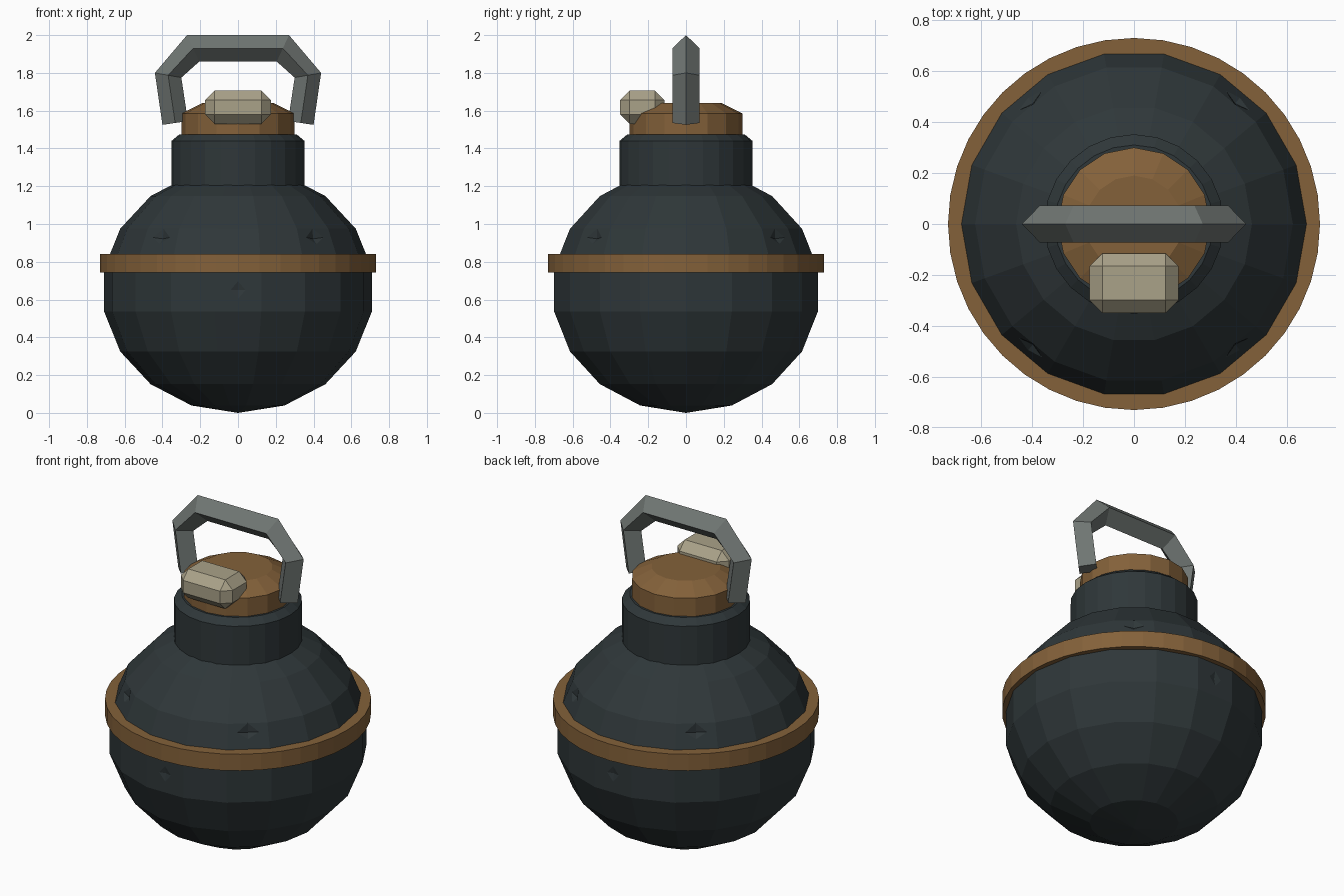
import bpy, bmesh
from math import sin, cos, pi, radians
from mathutils import Matrix, Vector

if "Cube" in bpy.data.objects:
    bpy.data.objects.remove(bpy.data.objects["Cube"])


def material(name, rgb):
    m = bpy.data.materials.new(name)
    m.diffuse_color = (*rgb, 1)
    m.use_nodes = True
    m.node_tree.nodes["Principled BSDF"].inputs["Base Color"].default_value = m.diffuse_color
    return m


IRON = material("dark_iron", (0.028, 0.038, 0.041))
BRASS = material("brown_brass", (0.23, 0.12, 0.042))
STEEL = material("grey_steel", (0.16, 0.18, 0.17))
BEIGE = material("beige", (0.40, 0.36, 0.25))


def finish(name, bm, mat):
    bmesh.ops.recalc_face_normals(bm, faces=bm.faces[:])
    mesh = bpy.data.meshes.new(name)
    bm.to_mesh(mesh)
    bm.free()
    ob = bpy.data.objects.new(name, mesh)
    bpy.context.collection.objects.link(ob)
    if mat:
        mesh.materials.append(mat)
    return ob


def lathe(name, profile, n, mat, closed=False):
    """Turn (radius, z) points round z; caps the ends unless the profile is a closed loop."""
    bm = bmesh.new()
    rings = [[bm.verts.new((r * sin(2 * pi * i / n), -r * cos(2 * pi * i / n), z))
              for i in range(n)] for r, z in profile]
    pairs = list(zip(rings, rings[1:]))
    if closed:
        pairs.append((rings[-1], rings[0]))
    else:
        bm.faces.new(rings[0])
        bm.faces.new(rings[-1])
    for a, b in pairs:
        for i in range(n):
            j = (i + 1) % n
            bm.faces.new((a[i], a[j], b[j], b[i]))
    return finish(name, bm, mat)


# Round body: 18 segments, 9 rings, with a vertex column on the front
bm = bmesh.new()
bmesh.ops.create_uvsphere(bm, u_segments=18, v_segments=9, radius=1)
bm.transform(Matrix.Translation((0, 0, 0.65)) @ Matrix.Diagonal((0.72, 0.72, 0.65, 1))
             @ Matrix.Rotation(radians(90), 4, 'Z'))
body = finish("body", bm, IRON)

# Shallow dents: flattened octahedra cut out of the body
bm = bmesh.new()
dents = [(0, 0.65, 0.709), (180, 0.65, 0.709)]
dents += [(a, 0.93, 0.635) for a in (40, 140, 220, 320)]
for angle, z, r in dents:
    tilt = radians(-25) if z > 0.8 else 0
    place = (Matrix.Rotation(radians(angle), 4, 'Z') @ Matrix.Translation((0, -r, z))
             @ Matrix.Rotation(tilt, 4, 'X'))
    sx, sz = (0.085, 0.1) if z < 0.8 else (0.07, 0.05)
    v = [bm.verts.new(place @ Vector(p)) for p in
         ((sx, 0, 0), (0, -0.04, 0), (-sx, 0, 0), (0, 0.02, 0), (0, 0, sz), (0, 0, -sz))]
    for i in range(4):
        bm.faces.new((v[i], v[(i + 1) % 4], v[4]))
        bm.faces.new((v[(i + 1) % 4], v[i], v[5]))
cutter = finish("dent_cutter", bm, None)
cutter.hide_render = True
cutter.hide_viewport = False
cutter.display_type = 'WIRE'
cut = body.modifiers.new("dents", 'BOOLEAN')
cut.operation = 'DIFFERENCE'
cut.solver = 'EXACT'
cut.object = cutter

# Band round the middle
lathe("band", [(0.64, 0.742), (0.73, 0.742), (0.73, 0.842), (0.64, 0.842)], 40, BRASS, True)

# Neck and cap
lathe("neck", [(0.352, 1.1), (0.352, 1.44), (0.31, 1.475)], 24, IRON)
lathe("cap", [(0.30, 1.47), (0.30, 1.585), (0.19, 1.64)], 16, BRASS)

# Handle: diamond section along a mitred arch; (outer, inner) points for the left half
half = [((-0.40, 1.525), (-0.265, 1.545)),
        ((-0.44, 1.80), (-0.30, 1.775)),
        ((-0.27, 2.00), (-0.205, 1.86))]
path = half + [((-o[0], o[1]), (-i[0], i[1])) for o, i in reversed(half)]
bm = bmesh.new()
sections = []
for (ox, oz), (ix, iz) in path:
    mx, mz = (ox + ix) / 2, (oz + iz) / 2
    sections.append([bm.verts.new(p) for p in
                     ((ox, 0, oz), (mx, -0.072, mz), (ix, 0, iz), (mx, 0.072, mz))])
for a, b in zip(sections, sections[1:]):
    for i in range(4):
        j = (i + 1) % 4
        bm.faces.new((a[i], a[j], b[j], b[i]))
bm.faces.new(sections[0])
bm.faces.new(sections[-1])
finish("handle", bm, STEEL)

# Chamfered block on the front of the cap
bm = bmesh.new()
bmesh.ops.create_cube(bm, size=1)
bm.transform(Matrix.Translation((0, -0.232, 1.618)) @ Matrix.Diagonal((0.348, 0.234, 0.175, 1)))
bmesh.ops.bevel(bm, geom=bm.edges[:], offset=0.05, segments=1, affect='EDGES')
finish("latch_block", bm, BEIGE)
